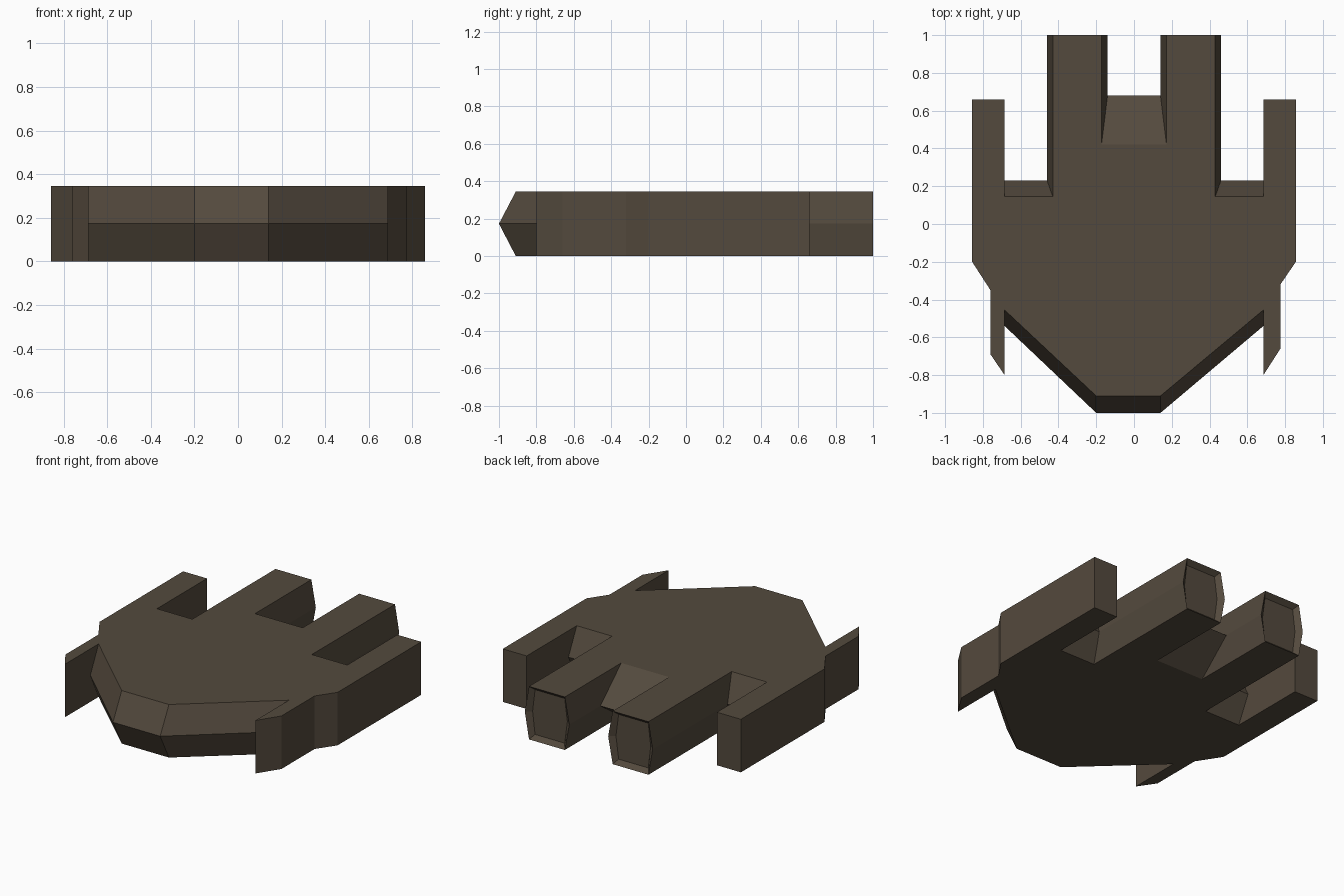
import bpy, bmesh

if "Cube" in bpy.data.objects:
    bpy.data.objects.remove(bpy.data.objects["Cube"])

mat = bpy.data.materials.new("dark brown")
mat.diffuse_color = (0.088, 0.068, 0.047, 1)
mat.use_nodes = True
mat.node_tree.nodes["Principled BSDF"].inputs["Base Color"].default_value = mat.diffuse_color

# Plan outline of the right half, front to back: (x, y) at the faces, (x, y) at mid height
def half_outline(nose_x, prong_x, prong_back, prong_front):
    return [
        ((nose_x, -0.91), (nose_x, -1.0)),                    # nose tip
        ((0.685, -0.455), (0.685, -0.54)),                    # nose meets front prong
        ((0.685, -0.80), (0.685, -0.80)),                     # front prong tip
        ((prong_x, prong_front), (prong_x, prong_front)),
        ((prong_x, prong_back), (prong_x, prong_back)),
        ((0.857, -0.20), (0.857, -0.20)),                     # side wing
        ((0.857, 0.66), (0.857, 0.66)),
        ((0.685, 0.66), (0.685, 0.66)),
        ((0.685, 0.145), (0.685, 0.23)),                      # side slot
        ((0.43, 0.145), (0.46, 0.23)),
        ((0.43, 1.0), (0.46, 1.0)),                           # engine end
        ((0.172, 1.0), (0.14, 1.0)),
        ((0.172, 0.42), (0.14, 0.68)),                        # centre slot
    ]

right = half_outline(0.14, 0.775, -0.32, -0.66)
left = half_outline(0.20, 0.76, -0.35, -0.69)
mirror = lambda p: (-p[0], p[1])
outline = right + [(mirror(a), mirror(b)) for a, b in reversed(left)]

# Loft the hull through bottom, middle and top outlines
bm = bmesh.new()
rings = []
for z, k in ((0, 0), (0.173, 1), (0.345, 0)):
    rings.append([bm.verts.new((*p[k], z)) for p in outline])
n = len(outline)
for lo, hi in zip(rings, rings[1:]):
    for i in range(n):
        j = (i + 1) % n
        bm.faces.new((lo[i], lo[j], hi[j], hi[i]))
bm.faces.new(rings[0][::-1])
bm.faces.new(rings[-1])
bm.normal_update()

# Shallow recess in the back end of each engine
ends = [f for f in bm.faces if f.normal.y > 0.99 and f.calc_center_median().y > 0.95]
bmesh.ops.inset_region(bm, faces=ends, thickness=0.035, depth=-0.03)
bmesh.ops.triangulate(bm, faces=[f for f in bm.faces if len(f.verts) > 4])

mesh = bpy.data.meshes.new("hull")
bm.to_mesh(mesh)
bm.free()
mesh.materials.append(mat)
bpy.context.collection.objects.link(bpy.data.objects.new("hull", mesh))
